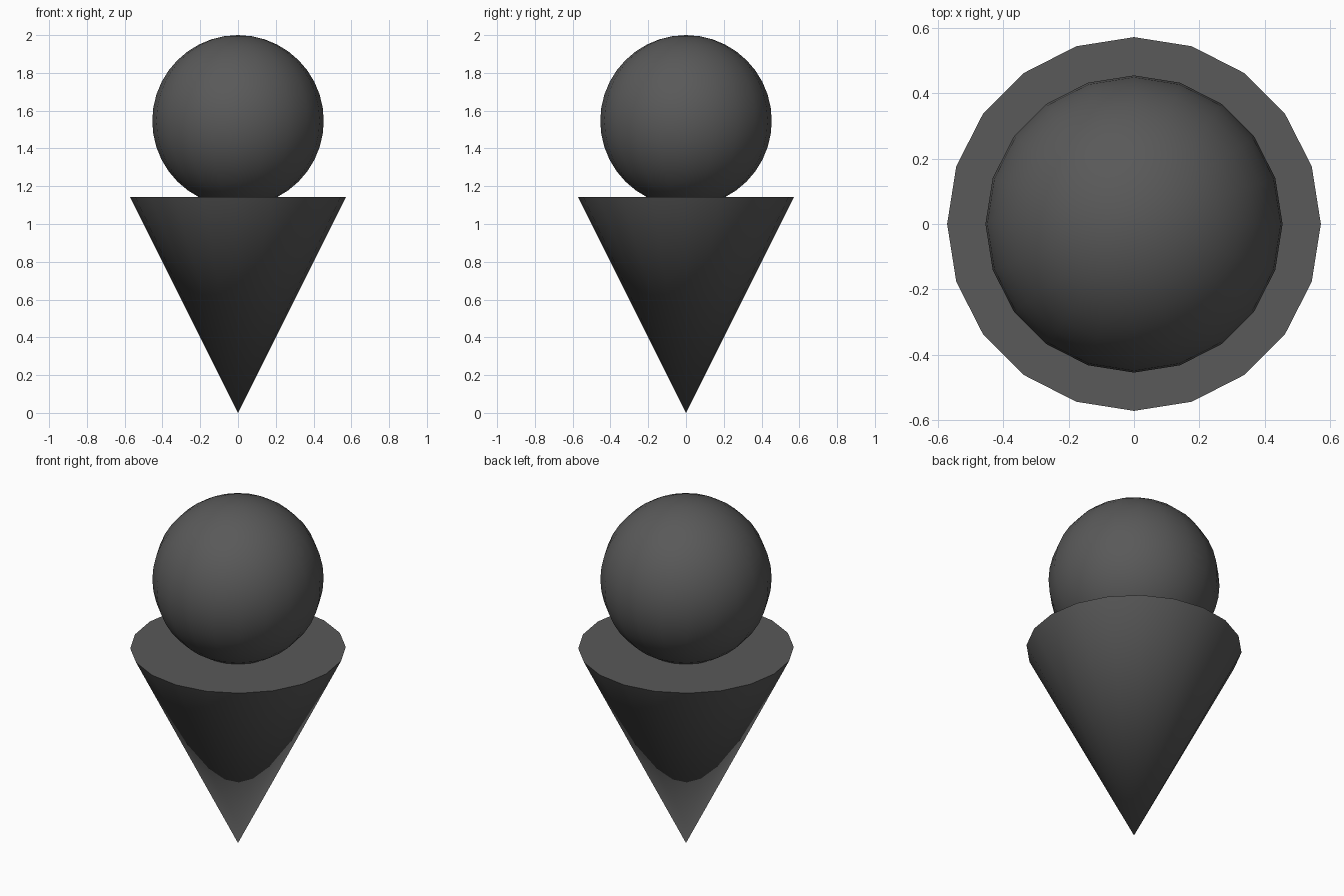
import bpy
import math

if "Cube" in bpy.data.objects:
    bpy.data.objects.remove(bpy.data.objects["Cube"])

SIDES = 20
CONE_H, CONE_R = 1.142, 0.571
BALL_R = 0.454

# Dark grey shared by both parts
dark = bpy.data.materials.new("dark_grey")
dark.diffuse_color = (0.1, 0.1, 0.1, 1)
dark.use_nodes = True
dark.node_tree.nodes["Principled BSDF"].inputs["Base Color"].default_value = dark.diffuse_color


def finish(obj, name):
    obj.name = name
    obj.data.materials.append(dark)
    bpy.ops.object.shade_smooth_by_angle(angle=math.radians(40))


# Upside-down cone standing on its tip, with a flat closed top
bpy.ops.mesh.primitive_cone_add(vertices=SIDES, radius1=0, radius2=CONE_R,
                                depth=CONE_H, location=(0, 0, CONE_H / 2))
finish(bpy.context.object, "cone")

# Ball resting slightly sunk into the cone's top
bpy.ops.mesh.primitive_uv_sphere_add(segments=SIDES, ring_count=20, radius=BALL_R,
                                     location=(0, 0, 2 - BALL_R))
finish(bpy.context.object, "ball")
